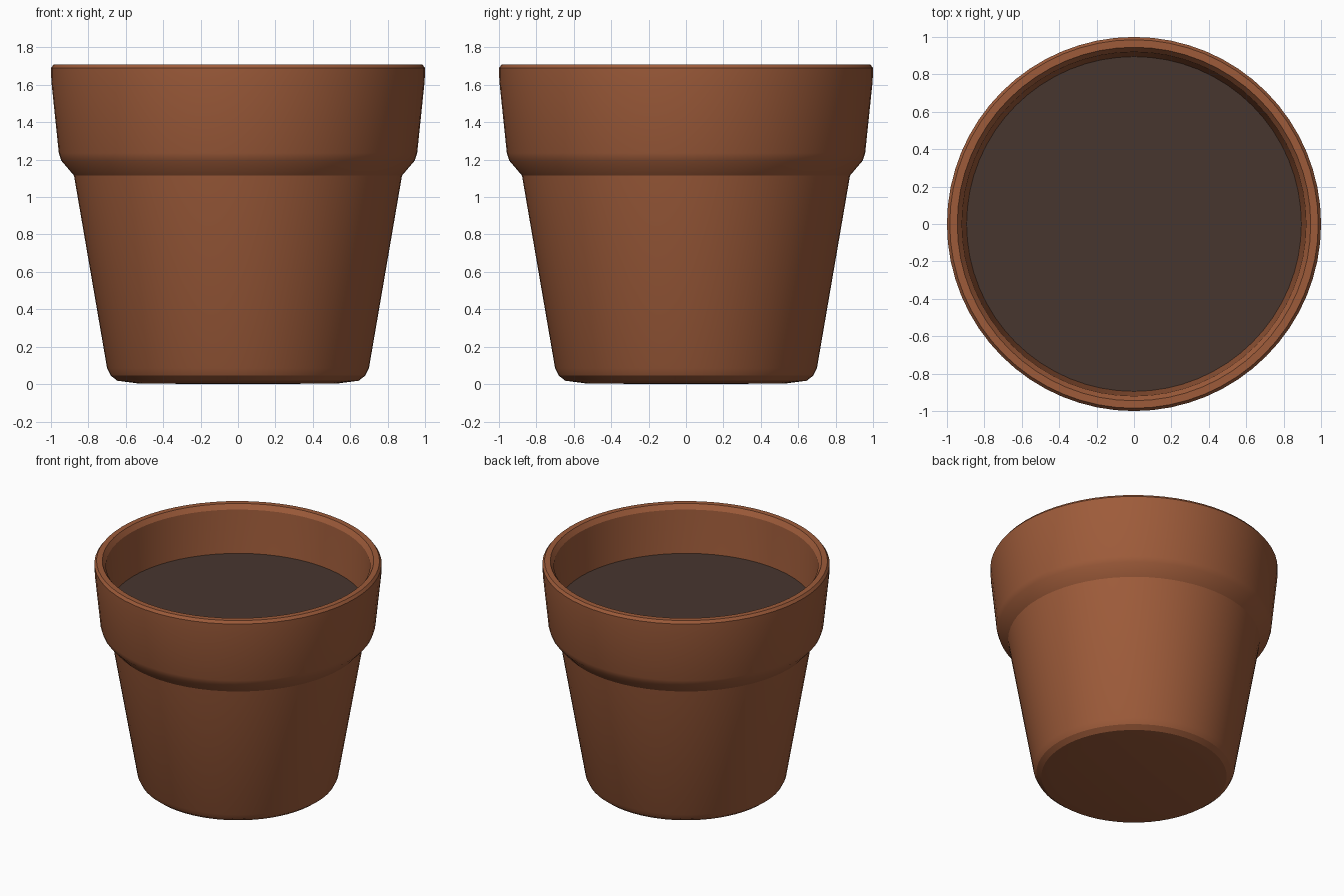
import bpy, bmesh, math

if "Cube" in bpy.data.objects:
    bpy.data.objects.remove(bpy.data.objects["Cube"])

SIDES = 64

def material(name, rgb):
    m = bpy.data.materials.new(name)
    m.diffuse_color = (*rgb, 1.0)
    m.use_nodes = True
    m.node_tree.nodes["Principled BSDF"].inputs["Base Color"].default_value = m.diffuse_color
    return m

def lathe(name, profile, mat, angle=25):
    """Revolve (radius, height) points about z; radius 0 makes a pole."""
    bm = bmesh.new()
    rings = []
    for r, z in profile:
        if r == 0:
            rings.append([bm.verts.new((0, 0, z))] * SIDES)
        else:
            rings.append([bm.verts.new((r * math.cos(2 * math.pi * i / SIDES),
                                        r * math.sin(2 * math.pi * i / SIDES), z))
                          for i in range(SIDES)])
    for a, b in zip(rings, rings[1:]):
        for i in range(SIDES):
            j = (i + 1) % SIDES
            bm.faces.new(list(dict.fromkeys((a[i], a[j], b[j], b[i]))))
    me = bpy.data.meshes.new(name)
    bm.to_mesh(me)
    bm.free()
    me.materials.append(mat)
    ob = bpy.data.objects.new(name, me)
    bpy.context.collection.objects.link(ob)
    bpy.ops.object.select_all(action='DESELECT')
    ob.select_set(True)
    bpy.context.view_layer.objects.active = ob
    bpy.ops.object.shade_smooth_by_angle(angle=math.radians(angle))
    return ob

terracotta = material("terracotta", (0.34, 0.105, 0.042))
soil_brown = material("dark soil", (0.064, 0.037, 0.028))

# Pot: underside, rounded foot, tapered body, collar, rim and inner wall
lathe("pot", [
    (0, 0.0), (0.53, 0.003), (0.645, 0.018), (0.68, 0.045), (0.70, 0.085),
    (0.877, 1.115), (0.945, 1.195), (0.958, 1.235),
    (0.998, 1.62), (1.0, 1.69), (0.985, 1.71),
    (0.945, 1.71), (0.92, 1.675), (0.895, 1.35), (0.89, 1.30),
], terracotta)

# Soil: flat disc inside the collar
lathe("soil", [(0.895, 1.35), (0, 1.35)], soil_brown)
